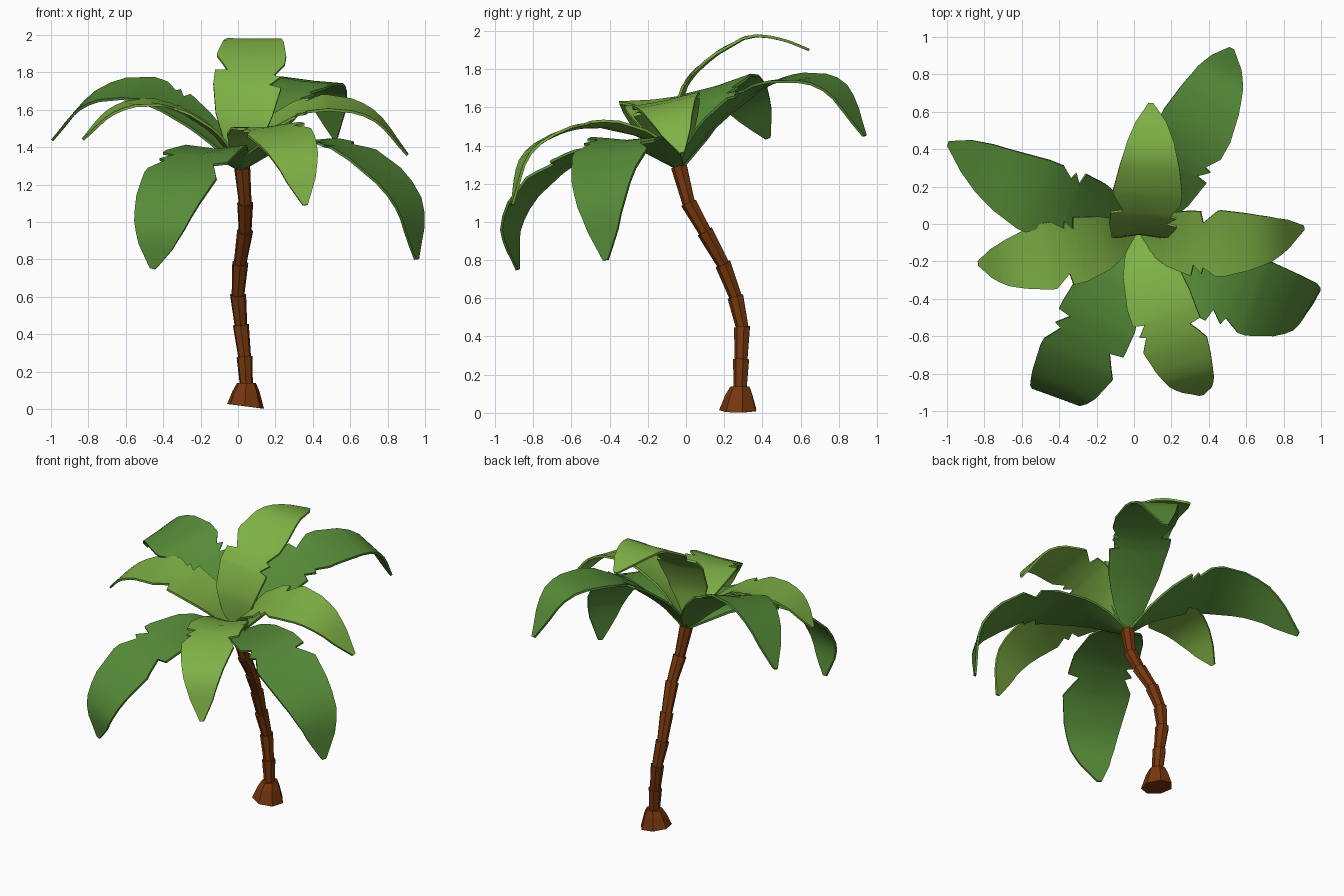
import bpy, bmesh, math
from mathutils import Vector

if "Cube" in bpy.data.objects:
    bpy.data.objects.remove(bpy.data.objects["Cube"])

def material(name, rgb):
    m = bpy.data.materials.new(name)
    m.diffuse_color = (*rgb, 1)
    m.use_nodes = True
    m.node_tree.nodes["Principled BSDF"].inputs["Base Color"].default_value = m.diffuse_color
    return m

BARK = material("bark brown", (0.18, 0.038, 0.004))
LIGHT = material("light green", (0.21, 0.44, 0.060))
DARK = material("dark green", (0.095, 0.265, 0.040))

def make_object(name, bm, mat):
    bmesh.ops.recalc_face_normals(bm, faces=bm.faces)
    me = bpy.data.meshes.new(name)
    bm.to_mesh(me)
    bm.free()
    me.materials.append(mat)
    ob = bpy.data.objects.new(name, me)
    bpy.context.collection.objects.link(ob)
    return ob

def ring_tube(name, rings, sides=7):
    """Closed faceted tube through (centre, axis, radius, twist) rings."""
    bm = bmesh.new()
    loops = []
    for c, axis, r, twist in rings:
        u = Vector((1, 0, 0))
        u = (u - axis * u.dot(axis)).normalized()
        v = axis.cross(u)
        loops.append([bm.verts.new(c + r * (u * math.cos(a) + v * math.sin(a)))
                      for a in (twist + 2 * math.pi * i / sides for i in range(sides))])
    for a, b in zip(loops, loops[1:]):
        for i in range(sides):
            j = (i + 1) % sides
            bm.faces.new((a[i], a[j], b[j], b[i]))
    bm.faces.new(loops[0][::-1])
    bm.faces.new(loops[-1])
    return make_object(name, bm, BARK)

# Root flare, its underside slightly tilted
UP = Vector((0, 0, 1))
ring_tube("root_flare", [
    (Vector((0.04, 0.275, 0.014)), Vector((.13, 0, 1)).normalized(), 0.102, 0.2),
    (Vector((0.042, 0.28, 0.095)), UP, 0.074, 0.2),
    (Vector((0.045, 0.285, 0.138)), UP, 0.052, 0.2)])

# Trunk: leaning stack of segments, each flaring towards its top
path = [Vector(p) for p in (
    (.045, .285, .12), (.035, .29, .28), (.015, .295, .45), (.0, .26, .61),
    (.012, .195, .78), (.038, .10, .95), (.038, .015, 1.10), (.022, -.035, 1.29))]
rings = []
for k, (a, b) in enumerate(zip(path, path[1:])):
    d0 = (b - path[max(k - 1, 0)]).normalized()
    d1 = (path[min(k + 2, len(path) - 1)] - a).normalized()
    rings += [(a, d0, 0.035, 0.2), (b, d1, 0.044, 0.2)]
ring_tube("trunk", rings)

# Fronds
CROWN = Vector((0.02, -0.035, 1.28))
PROFILE = [(0, .12), (.12, .52), (.25, .82), (.38, .98), (.56, 1),
           (.68, .87), (.8, .68), (.9, .44), (1, .07)]

def lerp_profile(t):
    for (t0, w0), (t1, w1) in zip(PROFILE, PROFILE[1:]):
        if t <= t1:
            return w0 + (w1 - w0) * (t - t0) / (t1 - t0)
    return PROFILE[-1][1]

def edge_factor(t, cuts):
    """Saw-tooth tears in the leaf edge starting at each cut."""
    for c, depth, length in cuts:
        if c - 1e-6 <= t < c + length:
            return 1 - depth * (1 - (t - c) / length)
    return 1

def spline(pts, t):
    """Catmull-Rom point and tangent."""
    p = [pts[0] * 2 - pts[1]] + pts + [pts[-1] * 2 - pts[-2]]
    n = len(pts) - 1
    i = min(int(t * n), n - 1)
    u = t * n - i
    a, b, c, d = p[i:i + 4]
    k1, k2, k3 = c - a, a * 2 - b * 5 + c * 4 - d, b * 3 - a - c * 3 + d
    return b + (k1 * u + k2 * u * u + k3 * u ** 3) / 2, (k1 + k2 * 2 * u + k3 * 3 * u * u).normalized()

def frond(name, mat, half_width, yaw, roll, tear, *points):
    """yaw: heading of the leaf's right-hand edge; roll: rise of that edge."""
    pts = [CROWN] + [Vector(p) for p in points]
    side0 = Vector((math.cos(math.radians(yaw)), math.sin(math.radians(yaw)), roll)).normalized()
    cuts = {1: [(tear, .34, .05), (tear + .05, .26, .06)],
            -1: [(tear + .06, .36, .08)]}
    ts = {t for t, _ in PROFILE} | {.19, .74, .85, .95}
    for cs in cuts.values():
        for c, _, length in cs:
            ts |= {c - .01, c, c + length}
    bm = bmesh.new()
    rows = []
    for t in sorted({round(t, 4) for t in ts}):
        p, tan = spline(pts, t)
        side = (side0 - tan * side0.dot(tan)).normalized()
        up = side.cross(tan)
        row = []
        for s in (-1, 0, 1):
            w = half_width * lerp_profile(t) * (edge_factor(t, cuts[s]) if s else 0)
            row.append(bm.verts.new(p + side * s * w + up * w * 0.22 * (1 - t) ** 2))
        rows.append(row)
    for a, b in zip(rows, rows[1:]):
        for i in (0, 1):
            bm.faces.new((a[i], a[i + 1], b[i + 1], b[i]))
    ob = make_object(name, bm, mat)
    mod = ob.modifiers.new("thickness", 'SOLIDIFY')
    mod.thickness = 0.014
    mod.offset = 0
    bpy.ops.object.select_all(action='DESELECT')
    ob.select_set(True)
    bpy.context.view_layer.objects.active = ob
    bpy.ops.object.modifier_apply(modifier="thickness")
    bpy.ops.object.shade_smooth_by_angle(angle=math.radians(50))

# Upper, lighter fronds
frond("upper_frond_back", LIGHT, .185, 0, 0, .40,
      (.025, -.05, 1.45), (.035, -.04, 1.61), (.055, .04, 1.765), (.075, .19, 1.895),
      (.085, .34, 1.97), (.09, .5, 1.955), (.09, .645, 1.90))
frond("upper_frond_left", LIGHT, .18, 95, .08, .40,
      (-.13, -.09, 1.47), (-.31, -.14, 1.59), (-.5, -.18, 1.635), (-.68, -.21, 1.585), (-.83, -.21, 1.44))
frond("upper_frond_right", LIGHT, .18, -88, -.22, .40,
      (.15, -.07, 1.48), (.32, -.10, 1.59), (.52, -.10, 1.63), (.73, -.08, 1.565), (.905, -.02, 1.36))
frond("upper_frond_front", LIGHT, .18, 190, -.08, .46,
      (.07, -.2, 1.43), (.14, -.43, 1.50), (.23, -.66, 1.465), (.31, -.84, 1.34), (.36, -.91, 1.09))

# Lower, darker fronds
frond("lower_frond_back_right", DARK, .20, -25, -.1, .37,
      (.12, .13, 1.49), (.24, .35, 1.68), (.36, .57, 1.75), (.46, .78, 1.70), (.52, .935, 1.45))
frond("lower_frond_back_left", DARK, .21, 75, .3, .38,
      (-.18, .05, 1.49), (-.37, .10, 1.64), (-.58, .18, 1.71), (-.80, .30, 1.65), (-.99, .43, 1.44))
frond("lower_frond_front_left", DARK, .215, 160, 0, .42,
      (-.09, -.25, 1.38), (-.20, -.52, 1.35), (-.33, -.78, 1.20), (-.42, -.91, .98), (-.455, -.88, .75))
frond("lower_frond_front_right", DARK, .21, -122, 0, .42,
      (.2, -.18, 1.39), (.45, -.32, 1.42), (.71, -.41, 1.32), (.91, -.44, 1.10), (.955, -.42, .80))
